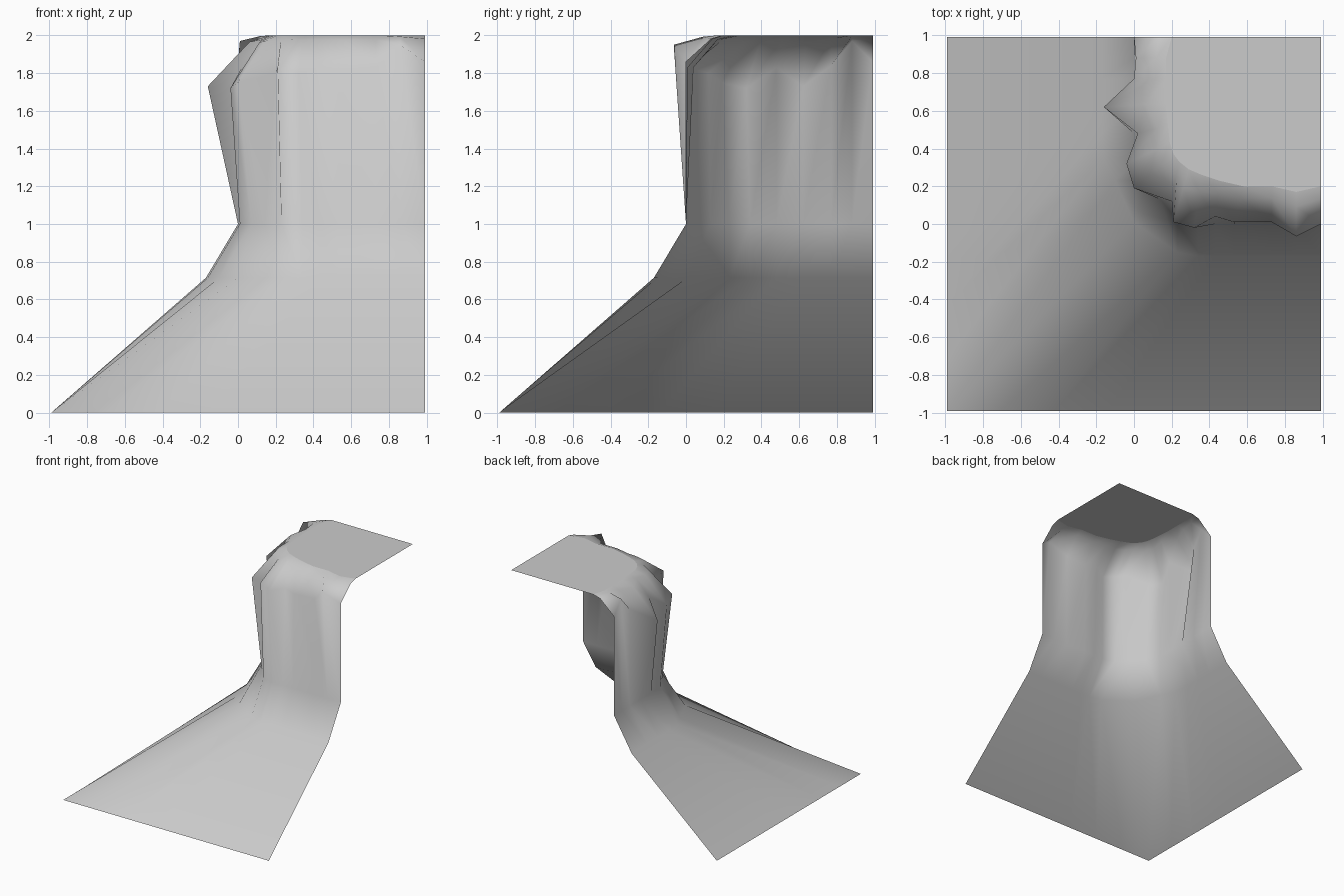
import bpy, bmesh
from mathutils import Vector

default = bpy.data.objects.get("Cube")
if default:
    bpy.data.objects.remove(default, do_unlink=True)

E = 0.99  # half width of the tile

# One plain stone colour
stone = bpy.data.materials.new("grey_stone")
stone.use_nodes = True
stone.diffuse_color = (0.6, 0.6, 0.6, 1)
stone.node_tree.nodes["Principled BSDF"].inputs["Base Color"].default_value = (0.6, 0.6, 0.6, 1)

# Cliff columns round the corner: foot (x, y), shoulder (x, y, z), crest (x, y)
front = [
    ((E, 0), (E, 0, 1.86), (E, .2)),
    ((.86, 0), (.86, -.065, 1.95), (.86, .17)),
    ((.73, 0), (.73, .01, 1.83), (.73, .2)),
    ((.53, 0), (.53, .01, 1.82), (.58, .2)),
    ((.43, 0), (.43, .04, 1.83), (.45, .23)),
    ((.34, 0), (.32, -.02, 1.8), (.36, .26)),
    ((.23, .02), (.21, .01, 1.83), (.29, .29)),
]
corner = [((.14, .13), (.2, .12, 1.8), (.24, .33))]
side = [
    ((.07, .23), (0, .19, 1.75), (.21, .37)),
    ((.01, .34), (-.04, .32, 1.72), (.19, .43)),
    ((0, .48), (.02, .48, 1.83), (.18, .52)),
    ((0, .62), (-.16, .62, 1.73), (.17, .64)),
    ((0, .77), (0, .77, 1.84), (.17, .77)),
    ((0, .88), (.01, .88, 1.97), (.17, .88)),
    ((0, E), (0, E, 1.86), (.2, E)),
]


def column(data, base, push):
    """Points of one strip from the ground up to the plateau edge."""
    foot, shoulder, crest = data
    ledge = (foot[0] + push[0], foot[1] + push[1], .715)
    low, high = Vector(shoulder), Vector((*crest, 2))
    rim = low.lerp(high, .67)
    rim.z = low.lerp(high, .87).z
    return [Vector((*base, 0)), Vector(ledge), Vector((*foot, 1)), low, rim, high]


columns = []
for i, d in enumerate(front):
    columns.append(column(d, (E - 2 * E * i / len(front), -E), (0, -.17)))
columns.append(column(corner[0], (-E, -E), (-.14, -.12)))
for i, d in enumerate(side):
    columns.append(column(d, (-E, -E + 2 * E * (i + 1) / len(side)), (-.17, 0)))

# Loft the slope, wall and rim through the columns
bm = bmesh.new()
grid = [[bm.verts.new(p) for p in c] for c in columns]
for a, b in zip(grid, grid[1:]):
    for k in range(len(a) - 1):
        bm.faces.new((a[k], a[k + 1], b[k + 1], b[k])).smooth = True

# Flat plateau closing the top
top = bm.faces.new([c[-1] for c in grid] + [bm.verts.new((E, E, 2))])
top.smooth = False
bmesh.ops.recalc_face_normals(bm, faces=bm.faces)
if top.normal.z < 0:
    bmesh.ops.reverse_faces(bm, faces=bm.faces)

mesh = bpy.data.meshes.new("cliff_corner")
bm.to_mesh(mesh)
bm.free()
mesh.materials.append(stone)
cliff = bpy.data.objects.new("cliff_corner", mesh)
bpy.context.collection.objects.link(cliff)
